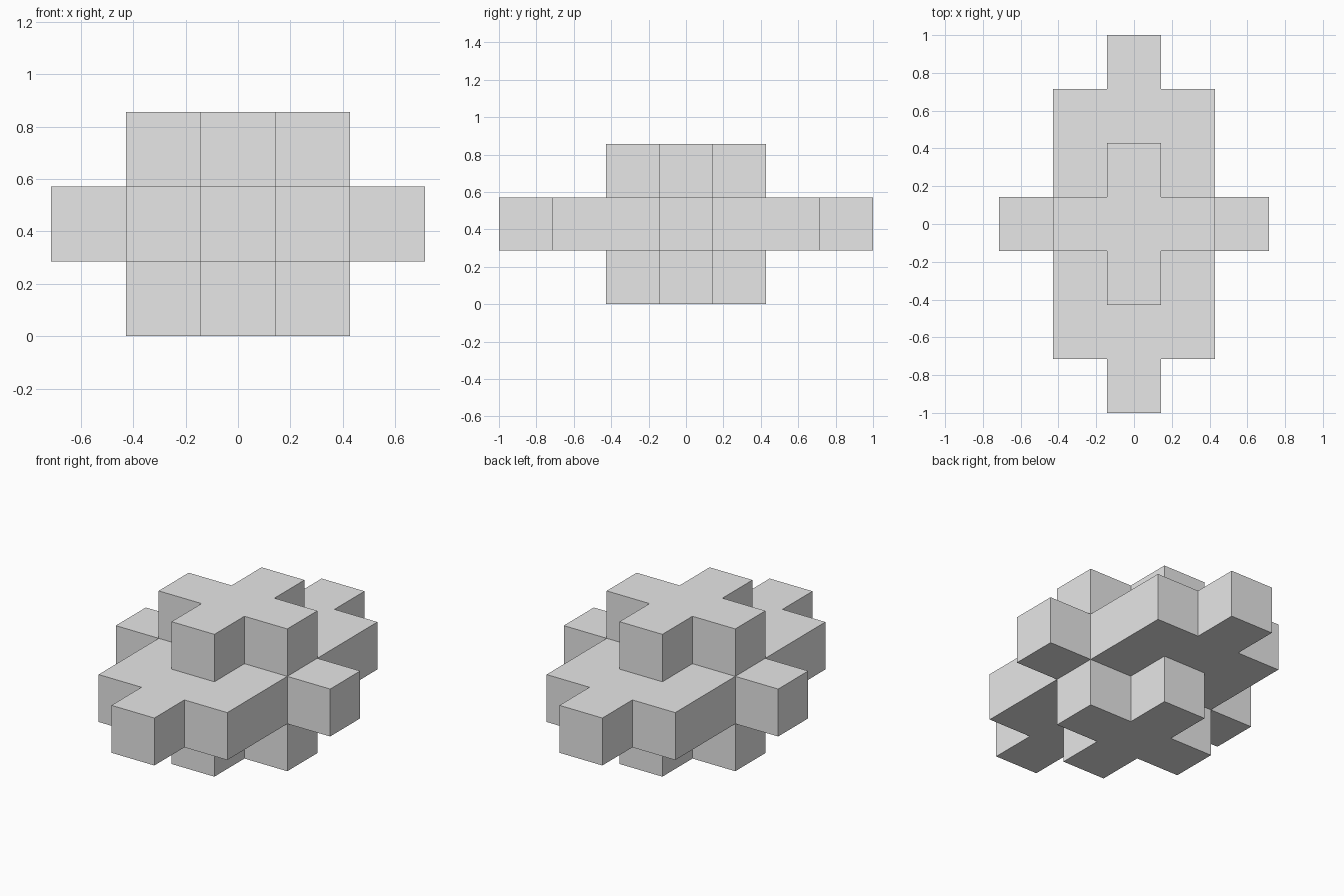
import bpy, bmesh
from math import radians
from mathutils import Vector

cube = bpy.data.objects.get("Cube")
if cube:
    bpy.data.objects.remove(cube, do_unlink=True)

UNIT = 2 / 7  # edge of one block

# Plain grey material
grey = bpy.data.materials.new("light_grey")
grey.use_nodes = True
colour = (0.8, 0.8, 0.8, 1)
grey.diffuse_color = colour
grey.node_tree.nodes["Principled BSDF"].inputs["Base Color"].default_value = colour


def box(half_x, half_y, layer):
    """Grid cells of a one-block-thick slab centred on the z axis."""
    return {(x, y, layer)
            for x in range(-half_x, half_x + 1)
            for y in range(-half_y, half_y + 1)}


# Middle slab with one stud on each side
cells = box(1, 2, 1) | box(2, 0, 1) | box(0, 3, 1)
# Matching crosses below and above
for layer in (0, 2):
    cells |= box(1, 0, layer) | box(0, 1, layer)

# Outer skin: a face wherever a cell has no neighbour
bm = bmesh.new()
for cell in cells:
    centre = Vector(cell) + Vector((0, 0, 0.5))
    for axis in range(3):
        for sign in (-1, 1):
            n = Vector((0, 0, 0))
            n[axis] = sign
            if tuple(int(c + d) for c, d in zip(cell, n)) in cells:
                continue
            u = Vector((0, 0, 0))
            u[(axis + 1) % 3] = 1
            v = n.cross(u)
            corners = (-u - v, u - v, u + v, v - u)
            bm.faces.new([bm.verts.new((centre + (n + c) / 2) * UNIT) for c in corners])

# Weld the skin and merge coplanar squares into clean flat faces
bmesh.ops.remove_doubles(bm, verts=bm.verts, dist=0.001)
bmesh.ops.dissolve_limit(bm, angle_limit=radians(1), verts=bm.verts, edges=bm.edges)
bmesh.ops.recalc_face_normals(bm, faces=bm.faces)

mesh = bpy.data.meshes.new("block_cluster")
bm.to_mesh(mesh)
bm.free()
mesh.materials.append(grey)
bpy.context.collection.objects.link(bpy.data.objects.new("block_cluster", mesh))
